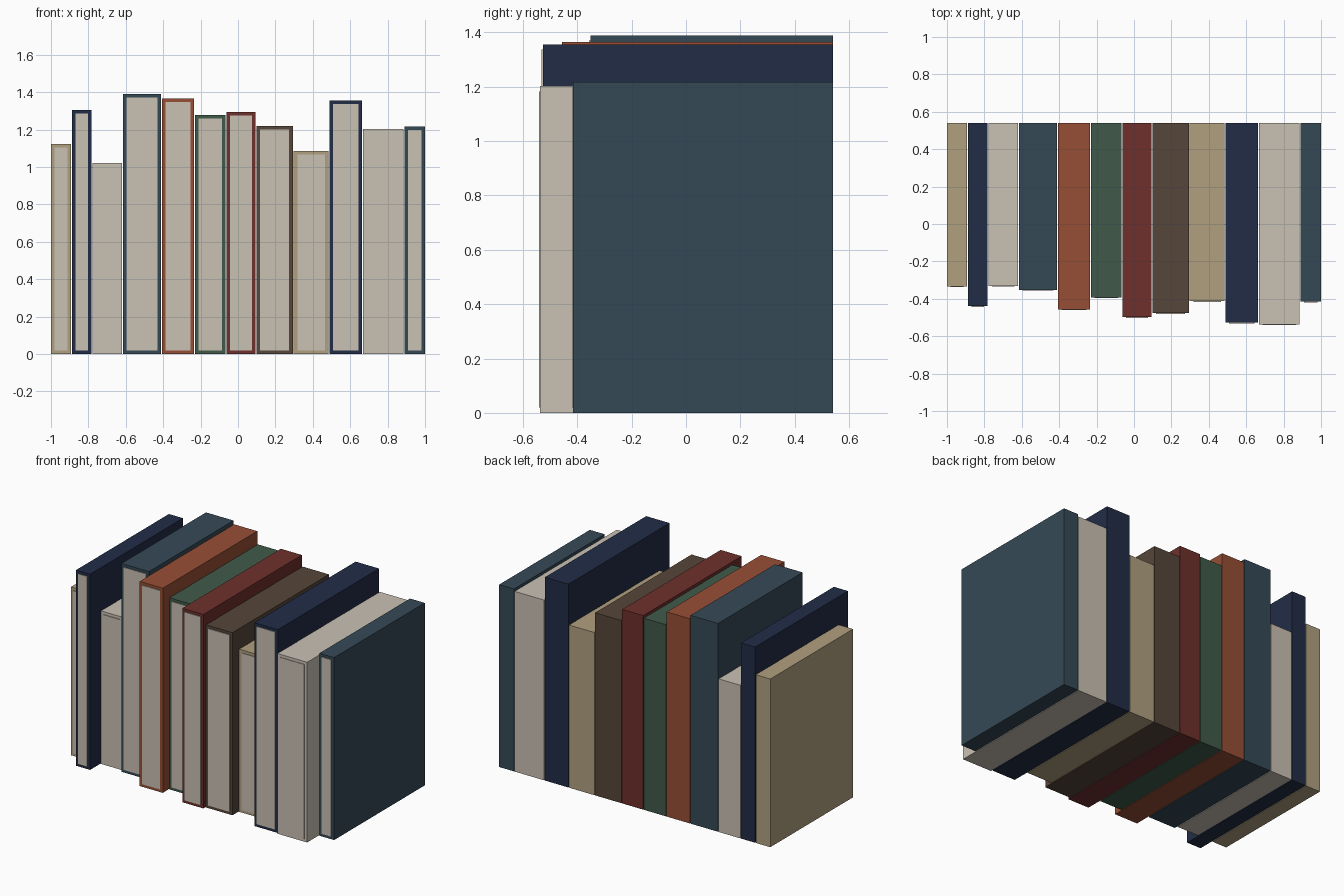
import bpy, bmesh

if "Cube" in bpy.data.objects:
    bpy.data.objects.remove(bpy.data.objects["Cube"])

def linear(c):
    c /= 255
    return c / 12.92 if c <= 0.04045 else ((c + 0.055) / 1.055) ** 2.4

def material(name, rgb):
    m = bpy.data.materials.new(name)
    m.diffuse_color = (*[linear(c) for c in rgb], 1)
    m.use_nodes = True
    m.node_tree.nodes["Principled BSDF"].inputs["Base Color"].default_value = m.diffuse_color
    return m

MATS = {n: material(n, c) for n, c in {
    "tan": (176, 160, 127), "navy": (33, 44, 70), "cream": (201, 193, 180),
    "teal": (53, 73, 86), "orange": (150, 78, 53), "green": (64, 90, 74),
    "red": (110, 48, 44), "brown": (86, 70, 58)}.items()}

BACK = 0.54       # all spines line up at the back
BORDER = 0.019    # cover edge visible around the pages
PAGE_OUT = 0.004  # pages stand slightly proud of the cover

# colour, left x, right x, front y, height
BOOKS = [
    ("tan", -1.0, -0.893, -0.333, 1.122),
    ("navy", -0.888, -0.784, -0.439, 1.305),
    ("cream", -0.779, -0.619, -0.331, 1.021),
    ("teal", -0.614, -0.411, -0.352, 1.389),
    ("orange", -0.406, -0.236, -0.456, 1.365),
    ("green", -0.231, -0.067, -0.392, 1.278),
    ("red", -0.062, 0.093, -0.498, 1.294),
    ("brown", 0.098, 0.293, -0.477, 1.218),
    ("tan", 0.298, 0.485, -0.413, 1.085),
    ("navy", 0.490, 0.663, -0.527, 1.356),
    ("cream", 0.668, 0.886, -0.537, 1.202),
    ("teal", 0.891, 1.0, -0.415, 1.217),
]

def book(name, colour, x0, x1, y0, height):
    bm = bmesh.new()
    # cover block
    bmesh.ops.create_cube(bm, size=1)
    bmesh.ops.scale(bm, vec=(x1 - x0, BACK - y0, height), verts=bm.verts)
    bmesh.ops.translate(bm, vec=((x0 + x1) / 2, (BACK + y0) / 2, height / 2), verts=bm.verts)
    # page block set into the front and pushed out a little
    bm.normal_update()
    front = min(bm.faces, key=lambda f: f.calc_center_median().y)
    bmesh.ops.inset_region(bm, faces=[front], thickness=BORDER, use_even_offset=True)
    pages = bmesh.ops.extrude_discrete_faces(bm, faces=[front])["faces"][0]
    bmesh.ops.translate(bm, vec=(0, -PAGE_OUT, 0), verts=pages.verts)
    for f in {g for e in pages.edges for g in e.link_faces}:
        f.material_index = 1
    bmesh.ops.recalc_face_normals(bm, faces=bm.faces)
    mesh = bpy.data.meshes.new(name)
    bm.to_mesh(mesh)
    bm.free()
    mesh.materials.append(MATS[colour])
    mesh.materials.append(MATS["cream"])
    bpy.context.collection.objects.link(bpy.data.objects.new(name, mesh))

for i, spec in enumerate(BOOKS, 1):
    book(f"book_{i:02d}_{spec[0]}", *spec)
